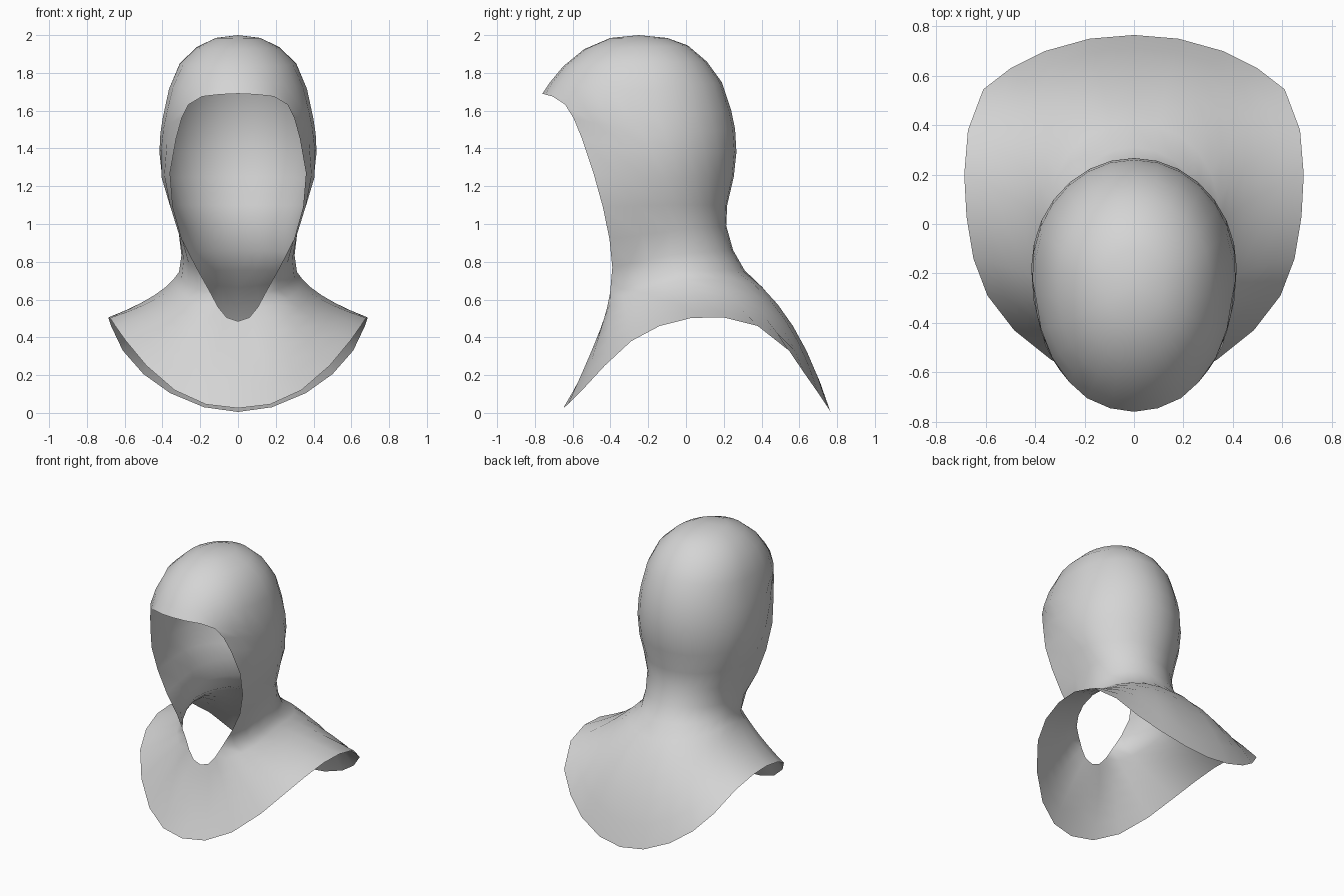
import bpy, bmesh, math
from mathutils import Vector

if "Cube" in bpy.data.objects:
    bpy.data.objects.remove(bpy.data.objects["Cube"])

COLS = 13      # columns from front centre to back centre, one half
EDGE = 3       # column that follows the side of the face opening


def arc(edge, side, back, first=0, full=1.0):
    """Half section: two elliptic quarters through front edge, side and back."""
    a0 = math.asin(edge[0] / side[0])
    pts = [None] * first
    for j in range(first, COLS + 1):
        a = a0 + (math.pi - a0) * (j - first) / (COLS - first)
        c = math.cos(a)
        if c >= 0:
            k, y, z = c / math.cos(a0), edge[1], edge[2]
            ky = k ** full
        else:
            k, y, z = -c, back[0], back[1]
            ky = k
        pts.append(Vector((side[0] * math.sin(a) if j < COLS else 0.0,
                           side[1] + (y - side[1]) * ky,
                           side[2] + (z - side[2]) * k)))
    return pts


# Crown rings, ending at the brow
rows = [arc(e, s, b, 0, .87) for e, s, b in (
    ((0, -.40, 1.985), (.12, -.25, 1.985), (-.10, 1.985)),
    ((0, -.54, 1.925), (.22, -.24, 1.935), (.01, 1.945)),
    ((0, -.65, 1.835), (.31, -.23, 1.85), (.11, 1.86)),
    ((0, -.72, 1.75), (.368, -.21, 1.71), (.19, 1.75)),
    ((0, -.76, 1.69), (.402, -.20, 1.54), (.24, 1.60)),
)]
# Rounded corner of the opening
rows[-1][2] = Vector((.19, -.705, 1.675))
rows[-1][3] = Vector((.262, -.64, 1.632))
# Open sections beside the face
rows += [arc(e, s, b, EDGE) for e, s, b in (
    ((.298, -.595, 1.56), (.412, -.19, 1.47), (.26, 1.50)),
    ((.328, -.55, 1.45), (.416, -.18, 1.38), (.267, 1.38)),
    ((.36, -.49, 1.27), (.405, -.17, 1.24), (.253, 1.25)),
    ((.345, -.44, 1.09), (.362, -.14, 1.10), (.218, 1.10)),
    ((.297, -.405, .92), (.315, -.10, .96), (.213, .99)),
    ((.22, -.39, .77), (.30, -.06, .84), (.25, .86)),
)]
# Collar: lower rim of the opening, then round the neck
collar = arc((.145, -.402, .635), (.312, -.05, .75), (.31, .755), EDGE)
collar[:EDGE] = [Vector(p) for p in (
    (0, -.435, .485), (.06, -.43, .505), (.105, -.417, .56))]
# Cape hem, front to back
hem = [Vector(p) for p in (
    (0, -.65, .025), (.17, -.625, .045), (.335, -.55, .12), (.485, -.43, .25),
    (.593, -.29, .38), (.65, -.14, .46), (.678, .03, .503), (.687, .20, .505),
    (.672, .38, .46), (.61, .545, .33), (.50, .63, .205), (.36, .70, .105),
    (.18, .75, .03), (0, .765, .005))]
# Cape: each column curves from the collar out to the hem
bend = arc((0, -.485, .30), (.37, 0, .62), (.61, .50))
# Fuller shoulders on the diagonals
for j, p in enumerate(bend):
    w = math.sin(2 * math.pi * j / COLS)
    p += Vector((.07, -.04, .07)) * w if w > 0 else Vector((.08, .03, .06)) * -w
bend[COLS].x = 0
STEPS = 6
for i in range(STEPS + 1):
    t = i / STEPS
    rows.append([p * (1 - t) ** 2 + c * 2 * t * (1 - t) + h * t * t
                 for p, c, h in zip(collar, bend, hem)])

# Skin the half sections
bm = bmesh.new()
grid = [[bm.verts.new(p) if p else None for p in row] for row in rows]
pole = bm.verts.new((0, -.25, 2.0))
for j in range(COLS):
    bm.faces.new((pole, grid[0][j], grid[0][j + 1]))
for up, low in zip(grid, grid[1:]):
    for j in range(COLS):
        quad = (up[j], low[j], low[j + 1], up[j + 1])
        if all(quad):
            bm.faces.new(quad)
mesh = bpy.data.meshes.new("hood")
bm.to_mesh(mesh)
bm.free()

hood = bpy.data.objects.new("hood", mesh)
bpy.context.collection.objects.link(hood)
mirror = hood.modifiers.new("mirror", 'MIRROR')
mirror.use_clip = True
mesh.shade_smooth()

# Single cloth colour
cloth = bpy.data.materials.new("grey cloth")
cloth.diffuse_color = (.66, .66, .66, 1)
cloth.use_nodes = True
cloth.node_tree.nodes["Principled BSDF"].inputs["Base Color"].default_value = cloth.diffuse_color
mesh.materials.append(cloth)
